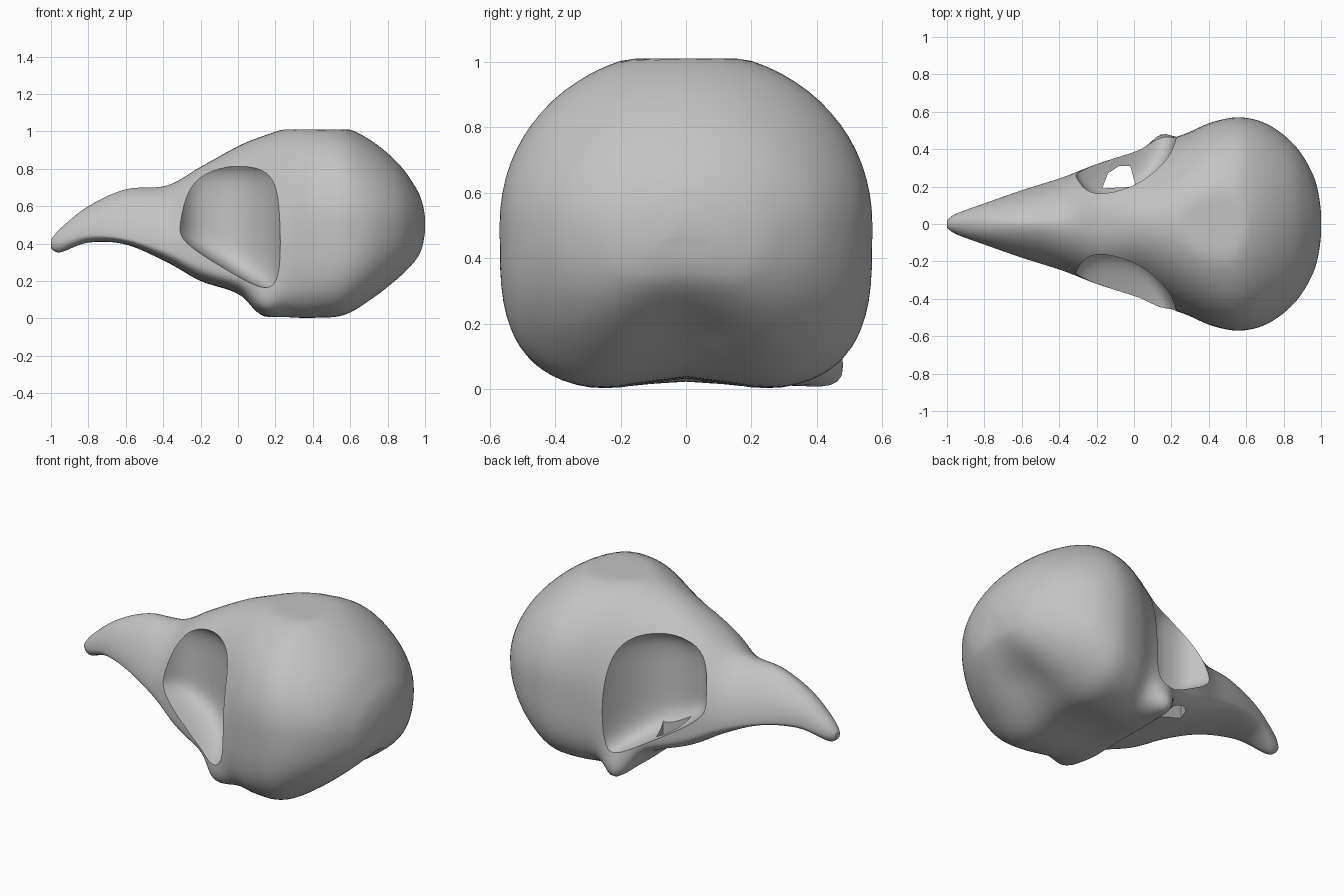
import bpy
import bmesh
import math
from mathutils import Vector

cube = bpy.data.objects.get("Cube")
if cube:
    bpy.data.objects.remove(cube, do_unlink=True)

# Single bone colour
bone = bpy.data.materials.new("bone_grey")
bone.use_nodes = True
colour = (0.55, 0.55, 0.55, 1)
bone.diffuse_color = colour
bone.node_tree.nodes["Principled BSDF"].inputs["Base Color"].default_value = colour


def signed_power(value, power):
    return math.copysign(abs(value) ** power, value)


def bump(x, y, z, centre, spread):
    """Soft falloff around a point."""
    return math.exp(-sum(((p - c) / s) ** 2 for p, c, s in zip((x, y, z), centre, spread)))


def loft(name, rings):
    """Closed skin over a list of equally sized rings."""
    bm = bmesh.new()
    loops = [[bm.verts.new(point) for point in ring] for ring in rings]
    for a, b in zip(loops, loops[1:]):
        for i in range(len(a)):
            j = (i + 1) % len(a)
            bm.faces.new((a[i], a[j], b[j], b[i]))
    bm.faces.new(loops[0])
    bm.faces.new(loops[-1])
    bmesh.ops.recalc_face_normals(bm, faces=bm.faces)
    mesh = bpy.data.meshes.new(name)
    bm.to_mesh(mesh)
    bm.free()
    mesh.materials.append(bone)
    obj = bpy.data.objects.new(name, mesh)
    bpy.context.collection.objects.link(obj)
    return obj


def select_only(obj):
    bpy.ops.object.select_all(action="DESELECT")
    obj.select_set(True)
    bpy.context.view_layer.objects.active = obj


def carve(target, cutter):
    cutter.hide_render = True
    modifier = target.modifiers.new("carve", "BOOLEAN")
    modifier.operation = "DIFFERENCE"
    modifier.solver = "EXACT"
    modifier.object = cutter
    select_only(target)
    bpy.ops.object.modifier_apply(modifier=modifier.name)
    bpy.data.objects.remove(cutter, do_unlink=True)


def catmull(stations, steps):
    """Smoothly interpolate every column of the station list."""
    result = []
    last = len(stations) - 1
    for i in range(last):
        p = [stations[max(0, min(last, i + k))] for k in (-1, 0, 1, 2)]
        for s in range(steps):
            t = s / steps
            result.append([
                b + t * ((c - a) + t * ((2 * a - 5 * b + 4 * c - d) + t * (3 * (b - c) + d - a))) / 2
                for a, b, c, d in zip(*p)])
    result.append(stations[-1])
    return result


# Stations: x, half width, top, bottom, widest height, upper and lower roundness
STATIONS = [
    (-1, .02, .42, .375, .4, 2, 2),
    (-.95, .055, .48, .353, .41, 2, 2),
    (-.8, .11, .6, .405, .45, 1.9, 2.4),
    (-.6, .18, .69, .395, .43, 1.7, 2.6),
    (-.38, .25, .71, .3, .37, 1.8, 2.8),
    (-.2, .32, .81, .2, .3, 2.2, 3),
    (0, .385, .92, .13, .25, 2, 3.2),
    (.12, .43, .97, .01, .3, 2, 3.4),
    (.28, .485, 1.02, -.015, .42, 2.1, 3.5),
    (.42, .545, 1.035, -.015, .48, 2.1, 3.6),
    (.57, .57, 1.02, .0, .5, 2.1, 3.4),
    (.72, .53, .945, .08, .5, 2, 2.9),
    (.86, .42, .825, .17, .5, 2, 2.4),
    (.95, .28, .7, .26, .49, 2, 2.2),
    (.985, .17, .62, .33, .48, 2, 2),
    (1, .06, .54, .42, .48, 2, 2),
]


def skull_ring(station, sides=72):
    x, width, top, bottom, wide, upper, lower = station
    ring = []
    for i in range(sides):
        angle = math.tau * i / sides
        c, s = math.cos(angle), math.sin(angle)
        power = 2 / (upper if s > 0 else lower)
        y = width * signed_power(c, power)
        reach = top - wide if s > 0 else wide - bottom
        z = wide + reach * signed_power(s, power)
        # Shallow hollow between the lobes under the braincase
        if s < 0 and x > 0:
            z += .05 * min(1, x / .3) * s * s * math.exp(-(y / .2) ** 2)
        # Flattened rear underside, and jaw joint knobs, larger on the left
        dent = bump(x, y, z, (.85, 0, .16), (.15, .18, .12))
        knob = bump(x, abs(y), z, (.15, .4, .1), (.09, .1, .1))
        knob *= .07 if y > 0 else .03
        y += math.copysign(knob, y)
        z = max(.003, min(z - knob, 1.01))
        ring.append(Vector((x - .04 * dent, y, z)))
    return ring


skull = loft("skull", [skull_ring(s) for s in catmull(STATIONS, 6)])


# Eye sockets: squarish bowls whose floor slopes up toward the beak
def socket_ring(t, side, sides=64):
    scale = max(.02, (1 - abs(t) ** 5) ** (1 / 5))
    ring = []
    for i in range(sides):
        angle = math.tau * i / sides
        c, s = math.cos(angle), math.sin(angle)
        length, power = (.345, 1) if c > 0 else (.26, .7)
        x = -.1 + length * scale * signed_power(c, power)
        y = .62 + .48 * scale * signed_power(s, power)
        floor = .16 + .6 * (.1 - x)
        reach = .33 if t > 0 else .54 - floor
        ring.append(Vector((x, side * y, .54 + t * reach)))
    return ring


for side in (-1, 1):
    levels = [math.sin(math.pi * (k / 32 - .5)) for k in range(33)]
    carve(skull, loft("socket_cutter", [socket_ring(t, side) for t in levels]))

# Opening between the left cheek bar and the palate
opening = [(-.17, .19), (.01, .2), (-.02, .31), (-.08, .31), (-.14, .27)]
carve(skull, loft("cheek_opening_cutter",
                  [[Vector((x, y, z)) for x, y in opening] for z in (0, .5)]))

select_only(skull)
bpy.ops.object.shade_smooth_by_angle(angle=math.radians(40))
